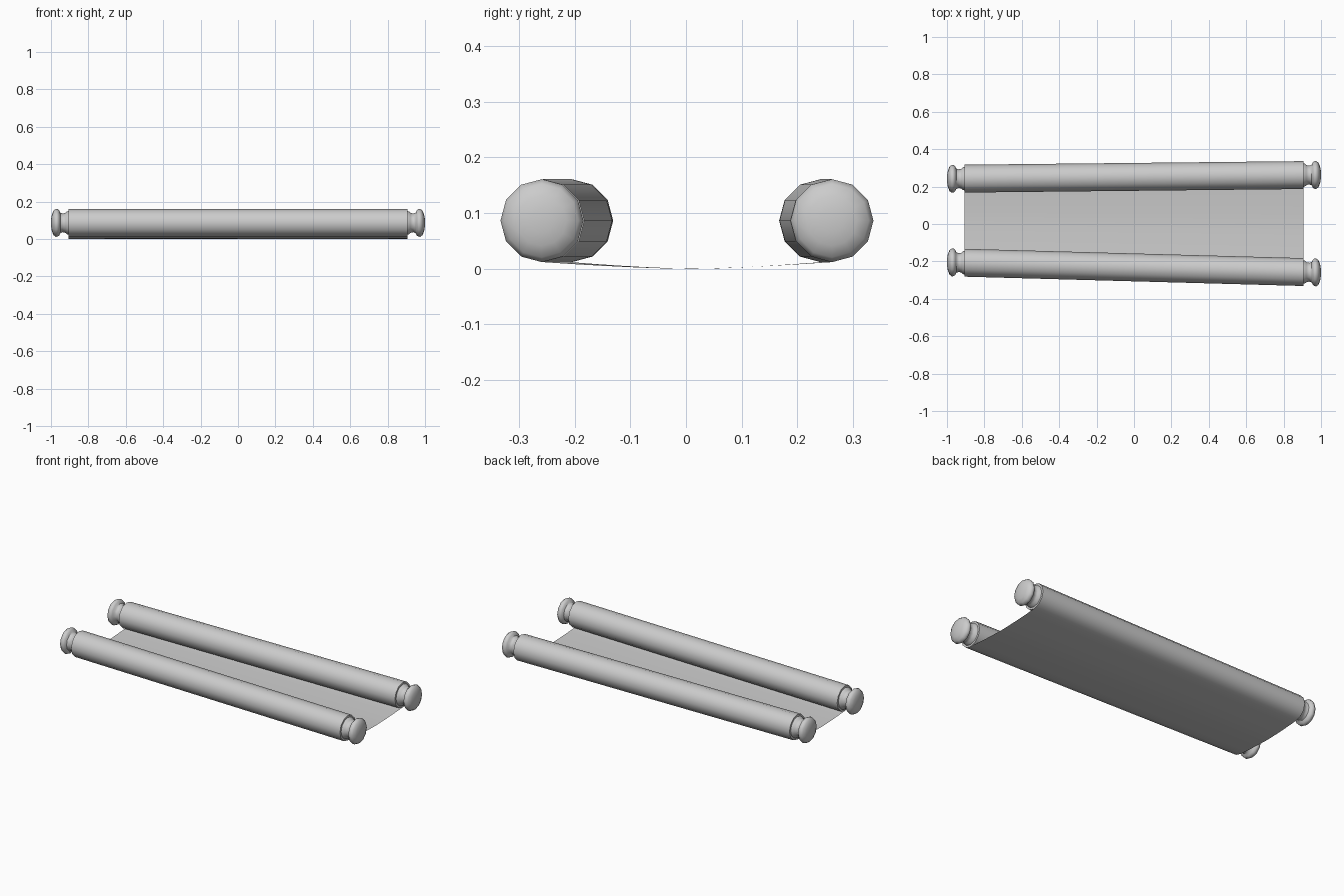
import bpy, bmesh, math

if "Cube" in bpy.data.objects:
    bpy.data.objects.remove(bpy.data.objects["Cube"])

R, ZC, END, N = 0.0745, 0.0865, 0.905, 12   # roll radius, roll centre height, paper end, sides


def centre(side, x):
    """y of a roll's axis at x: the two rolls splay apart towards +x."""
    return 0.252 + 0.0105 * x if side > 0 else -0.232 - 0.0275 * x


def finish(name, bm):
    me = bpy.data.meshes.new(name)
    bm.to_mesh(me)
    bm.free()
    ob = bpy.data.objects.new(name, me)
    bpy.context.collection.objects.link(ob)
    bpy.ops.object.select_all(action='DESELECT')
    ob.select_set(True)
    bpy.context.view_layer.objects.active = ob
    bpy.ops.object.shade_smooth_by_angle(angle=math.radians(42))


def roll_section(side, x):
    c = centre(side, x)
    angles = [-math.pi / 2 + 2 * math.pi * i / N for i in range(N + 1)]
    return [(x, c + R * math.cos(a), ZC + R * math.sin(a)) for a in angles]


def paper_section(x):
    # front roll, sagging sheet, back roll in one continuous line
    a, b = centre(-1, x), centre(1, x)
    sheet = []
    for i in range(1, 10):
        t = i / 10
        sheet.append((x, a + (b - a) * t, (ZC - R) * abs(2 * t - 1) ** 1.5))
    return roll_section(-1, x) + sheet + roll_section(1, x)


# paper: both rolls and the sheet between them
bm = bmesh.new()
lo, hi = [[bm.verts.new(p) for p in paper_section(x)] for x in (-END, END)]
for i in range(len(lo) - 1):
    bm.faces.new((lo[i], lo[i + 1], hi[i + 1], hi[i]))
finish("paper", bm)

# turned handles with end cap, neck and domed knob: (x, radius)
PROFILE = [(END, R), (END, 0.063), (0.914, 0.061), (0.923, 0.053), (0.937, 0.050),
           (0.950, 0.055), (0.956, 0.067), (0.964, 0.0735), (0.974, R),
           (0.986, 0.066), (0.995, 0.045), (0.999, 0.022)]


def handle(name, side, end):
    bm = bmesh.new()
    rings = []
    for px, r in PROFILE:
        x = px * end
        c = centre(side, x)
        rings.append([bm.verts.new((x, c + r * math.cos(2 * math.pi * i / N),
                                    ZC + r * math.sin(2 * math.pi * i / N)))
                      for i in range(N)])
    for p, q in zip(rings, rings[1:]):
        for i in range(N):
            j = (i + 1) % N
            f = (p[i], p[j], q[j], q[i])
            bm.faces.new(f if end > 0 else f[::-1])
    tip = bm.verts.new((end, centre(side, end), ZC))
    for i in range(N):
        f = (rings[-1][i], rings[-1][(i + 1) % N], tip)
        bm.faces.new(f if end > 0 else f[::-1])
    finish(name, bm)


for side, depth in ((-1, "front"), (1, "back")):
    for end, hand in ((-1, "left"), (1, "right")):
        handle(f"{depth}_{hand}_handle", side, end)
